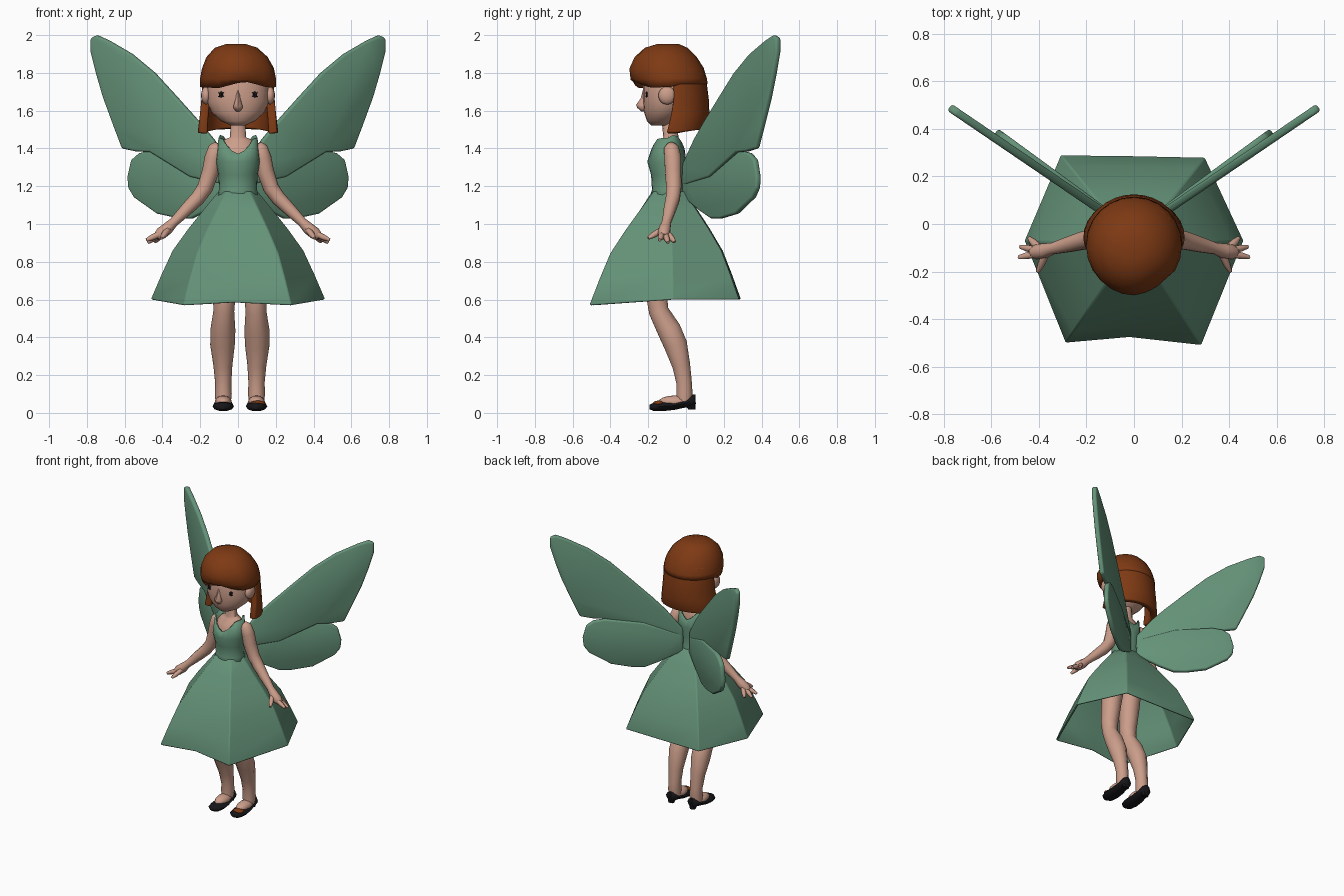
import bpy, bmesh, math
from mathutils import Vector

if "Cube" in bpy.data.objects:
    bpy.data.objects.remove(bpy.data.objects["Cube"])


def material(name, color):
    m = bpy.data.materials.new(name)
    m.diffuse_color = (*color, 1)
    m.use_nodes = True
    m.node_tree.nodes["Principled BSDF"].inputs["Base Color"].default_value = m.diffuse_color
    return m


GREEN = material("dress green", (0.13, 0.29, 0.19))
SKIN = material("skin", (0.60, 0.34, 0.255))
BROWN = material("hair brown", (0.21, 0.042, 0.007))
BLACK = material("black", (0.008, 0.008, 0.01))


def finish(name, bm, mat, solid=0, bevel=0, angle=40):
    bmesh.ops.recalc_face_normals(bm, faces=bm.faces)
    me = bpy.data.meshes.new(name)
    bm.to_mesh(me)
    bm.free()
    ob = bpy.data.objects.new(name, me)
    bpy.context.collection.objects.link(ob)
    me.materials.append(mat)
    if solid:
        s = ob.modifiers.new("thickness", 'SOLIDIFY')
        s.thickness, s.offset = solid, 0
    if bevel:
        b = ob.modifiers.new("soft edges", 'BEVEL')
        b.width, b.segments, b.limit_method = bevel, 2, 'ANGLE'
        b.angle_limit = math.radians(28)
    bpy.ops.object.select_all(action='DESELECT')
    ob.select_set(True)
    bpy.context.view_layer.objects.active = ob
    bpy.ops.object.shade_smooth_by_angle(angle=math.radians(angle))
    return ob


def loft(name, rings, mat, caps=(True, True), closed=True, **kw):
    bm = bmesh.new()
    vs = [[bm.verts.new(p) for p in r] for r in rings]
    n = len(rings[0])
    for a, b in zip(vs, vs[1:]):
        for i in range(n if closed else n - 1):
            j = (i + 1) % n
            bm.faces.new((a[i], a[j], b[j], b[i]))
    for cap, ring in zip(caps, (vs[0], vs[-1])):
        if cap:
            bm.faces.new(ring)
    return finish(name, bm, mat, **kw)


def oval(z, hw, y0, y1, n=14, cx=0):
    """Horizontal ring from half width, front y and back y."""
    return [Vector((cx + hw * math.sin(math.tau * i / n),
                    (y0 + y1) / 2 - (y1 - y0) / 2 * math.cos(math.tau * i / n), z))
            for i in range(n)]


def tube(name, pts, mat, sx=1, n=10, dx=0):
    """Round limb along (x, y, z, radius) points."""
    ps = [Vector((sx * p[0] + dx, p[1], p[2])) for p in pts]
    rings = []
    for i, p in enumerate(ps):
        t = (ps[min(i + 1, len(ps) - 1)] - ps[max(i - 1, 0)]).normalized()
        u = t.cross(Vector((0, 1, 0))).normalized()
        v = t.cross(u)
        r = pts[i][3]
        rings.append([p + r * (u * math.cos(math.tau * k / n) + v * math.sin(math.tau * k / n))
                      for k in range(n)])
    return loft(name, rings, mat, angle=60)


def ball(name, loc, size, mat, seg=12):
    bm = bmesh.new()
    bmesh.ops.create_uvsphere(bm, u_segments=seg, v_segments=8, radius=1)
    for v in bm.verts:
        v.co = Vector(loc) + Vector(a * b for a, b in zip(v.co, size))
    return finish(name, bm, mat, angle=60)


# skirt: six-cornered open bell with a dipped front hem
hem = [(-0.02, -0.47, .585), (.28, -.505, .57), (.455, -.07, .60), (.295, .275, .60),
       (0, .28, .60), (-.305, .285, .60), (-.455, -.07, .60), (-.285, -.495, .57)]
waist = [(0, -.172), (.06, -.165), (.098, -.09), (.06, -.015),
         (0, -.01), (-.06, -.015), (-.098, -.09), (-.06, -.165)]
rings = []
for t, f in ((0, 1), (.22, .85), (.45, .68), (.65, .45), (.83, .22), (1, 0)):
    rings.append([(w[0] + (h[0] - w[0]) * f, w[1] + (h[1] - w[1]) * f,
                   h[2] + (1.17 - h[2]) * t) for h, w in zip(hem, waist)])
loft("skirt", rings, GREEN, caps=(False, False), solid=.014, bevel=.018, angle=35)

# bodice with scooped neckline and straps
rings = [oval(*r, n=20) for r in ((1.12, .115, -.195, .01), (1.18, .096, -.175, -.01),
                                 (1.26, .098, -.18, -.01), (1.33, .112, -.2, -.005))]
top = oval(1.45, .112, -.185, -.01, n=20)
for p in top:
    front = p.y < -.097
    p.z = (1.37 if front else 1.385) + .085 * min(1, abs(p.x) / .095) ** 1.5
    k = (p.z - 1.37) / .085
    p.x *= 1 - .12 * k
rings.append(top)
loft("bodice", rings, GREEN, caps=(False, False), solid=.01, angle=60)

# upper body, neck and hips
loft("upper_body", [oval(*r) for r in ((1.1, .08, -.16, -.03), (1.26, .085, -.165, -.025),
     (1.36, .10, -.175, -.02), (1.41, .10, -.15, -.025), (1.445, .075, -.125, -.035),
     (1.46, .043, -.12, -.04), (1.56, .04, -.13, -.05))], SKIN, angle=60)
loft("hips", [oval(*r) for r in ((.88, .10, -.19, -.02), (.96, .13, -.19, .0),
     (1.12, .08, -.16, -.03))], SKIN, angle=60)

# head
loft("head", [oval(*r, n=20) for r in ((1.522, .04, -.185, -.09), (1.545, .09, -.207, -.05),
     (1.59, .14, -.222, 0), (1.65, .165, -.228, .03), (1.74, .165, -.228, .04),
     (1.82, .14, -.205, .03), (1.88, .08, -.16, 0))], SKIN, angle=60)
loft("nose", [oval(*r, n=6) for r in ((1.595, .012, -.235, -.2), (1.615, .028, -.258, -.2),
     (1.63, .026, -.265, -.2), (1.665, .014, -.24, -.2), (1.71, .008, -.228, -.2))],
     SKIN, angle=60)

# hair cap with swept fringe
cap = [oval(z, w, a, b, 24, c) for z, w, a, b, c in (
    (1.938, .05, -.15, -.04, -.01), (1.92, .105, -.21, .0, -.01), (1.875, .15, -.26, .045, -.005),
    (1.82, .176, -.285, .08, 0), (1.77, .186, -.28, .095, 0), (1.74, .186, -.262, .1, 0))]
for p in cap[-1]:
    if p.y < -.08:
        p.z = 1.725 + .045 * max(0, 1 - abs(p.x - .03) / .12)
for r in cap[2:]:
    for p in r:
        if p.y < -.2:
            p.y += .10 * max(0, p.x)
loft("hair_cap", cap, BROWN, caps=(True, False), solid=.03, angle=50)

# bobbed hair around the back and sides
bob = []
for z, w, hd, yc, lim in ((1.82, .155, .13, -.06, 92), (1.74, .168, .148, -.06, 92),
                          (1.66, .172, .158, -.06, 92), (1.58, .18, .162, -.06, 96),
                          (1.49, .192, .145, -.055, 108)):
    row = []
    for i in range(17):
        a = math.radians(lim) * (i / 8 - 1)
        arch = .025 * max(0, math.cos(a)) if z < 1.5 else 0
        row.append((w * math.sin(a), yc + hd * math.cos(a), z + arch - (.01 if z < 1.5 else 0)))
    bob.append(row)
loft("hair_bob", bob, BROWN, caps=(False, False), closed=False, solid=.045, bevel=.008, angle=50)

upper_wing = [(.03, 1.2), (.035, 1.31), (.13, 1.45), (.2, 1.535), (.33, 1.68), (.44, 1.80),
              (.56, 1.90), (.68, 1.97), (.745, 2.0), (.775, 1.985), (.775, 1.91), (.745, 1.79),
              (.71, 1.67), (.655, 1.52), (.61, 1.40), (.54, 1.385), (.46, 1.38), (.25, 1.25)]
lower_wing = [(.03, 1.15), (.04, 1.27), (.25, 1.36), (.46, 1.387), (.52, 1.375), (.56, 1.34),
              (.58, 1.25), (.575, 1.19), (.545, 1.14), (.425, 1.055), (.31, 1.03), (.24, 1.03),
              (.16, 1.07)]

for sx, side in ((1, "right"), (-1, "left")):
    # wings
    for name, outline, slope in (("upper_wing", upper_wing, .68), ("lower_wing", lower_wing, .73)):
        bm = bmesh.new()
        bm.faces.new([bm.verts.new((sx * x, slope * x - .037, z)) for x, z in outline])
        finish(f"{name}_{side}", bm, GREEN, solid=.034, bevel=.011, angle=50)

    # arm, palm and fingers
    tube("arm_" + side, [(.105, -.08, 1.425, .02), (.115, -.078, 1.405, .04),
         (.13, -.07, 1.35, .047), (.145, -.068, 1.28, .045), (.175, -.065, 1.19, .042),
         (.215, -.07, 1.135, .039), (.27, -.085, 1.08, .034), (.34, -.103, 1.01, .025),
         (.375, -.112, .975, .032), (.41, -.118, .948, .032), (.43, -.12, .933, .02)], SKIN, sx)
    for i, tip in enumerate(((.44, -.06, .905), (.478, -.095, .902), (.485, -.14, .915),
                             (.405, -.2, .925))):
        base = (.40, -.10 - .012 * i, .953) if i < 3 else (.37, -.125, .97)
        mid = tuple(a * .4 + b * .6 for a, b in zip(base, tip))
        tube(f"finger_{i}_{side}", [(*base, .017), (*mid, .016), (*tip, .009)], SKIN, sx, n=6)

    # ear and eye with lashes
    ball("ear_" + side, (sx * .17, -.1, 1.68), (.026, .047, .048), SKIN)
    ball("eye_" + side, (sx * .088, -.207, 1.685), (.013, .005, .016), BLACK)
    for k in (-1, 1):
        tube(f"lash_{k}_{side}", [(.076, -.212, 1.685 - k * .011, .003),
             (.103, -.206, 1.685 + k * .011, .003)], BLACK, sx, n=4)

    # leg and foot
    dx = .01
    tube("leg_" + side, [(.07, -.1, .98, .075), (.08, -.135, .8, .072), (.083, -.155, .62, .06),
         (.085, -.145, .54, .055), (.09, -.09, .44, .066), (.092, -.055, .36, .065),
         (.09, -.025, .25, .05), (.088, -.01, .16, .043), (.088, -.008, .10, .045),
         (.088, -.01, .05, .04)], SKIN, sx, dx=dx)
    cx = sx * .088 + dx
    ball("foot_" + side, (cx, -.06, .058), (.045, .085, .034), SKIN)
    # pump: cross-sections from toe to heel
    rings = []
    for y, w, lo, hi in ((-.192, .022, .018, .045), (-.17, .046, .008, .056), (-.12, .057, .008, .062),
                         (-.06, .054, .015, .062), (0, .047, .028, .078), (.035, .042, .03, .098),
                         (.05, .025, .035, .098)):
        rings.append([(cx + w * math.cos(a) * (1 if math.sin(a) < .3 else .9), y,
                       (lo + hi) / 2 + (hi - lo) / 2 * math.sin(a))
                      for a in [math.tau * k / 10 for k in range(10)]])
    loft("shoe_" + side, rings, BLACK, angle=60)
    loft("heel_" + side, [oval(.018, .022, .012, .05, 8, cx), oval(.055, .036, -.01, .052, 8, cx)],
         BLACK)

# brown vamp on one shoe
ball("shoe_vamp", (.105, -.145, .052), (.04, .03, .013), BROWN)
